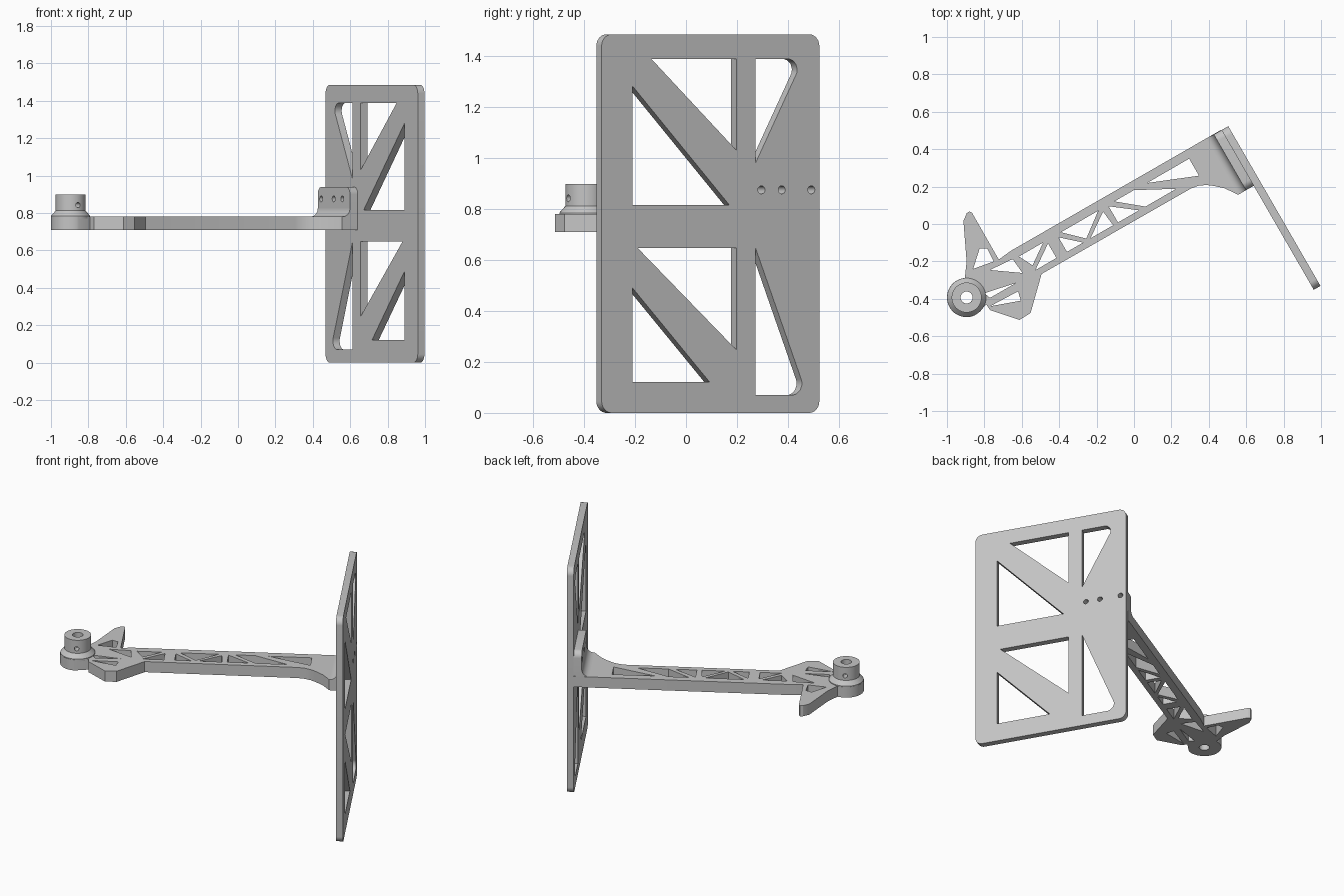
import bpy, bmesh
from math import cos, sin, pi, radians, tan
from mathutils import Matrix, Vector

cube = bpy.data.objects.get("Cube")
if cube:
    bpy.data.objects.remove(cube, do_unlink=True)

grey = bpy.data.materials.new("light_grey")
grey.use_nodes = True
grey.diffuse_color = (0.56, 0.56, 0.56, 1)
grey.node_tree.nodes["Principled BSDF"].inputs["Base Color"].default_value = grey.diffuse_color

C30, S30 = cos(pi / 6), sin(pi / 6)
UP = Vector((0, 0, 1))
ALONG = Vector((C30, S30, 0))      # arm direction, also the plate normal
ACROSS = Vector((S30, -C30, 0))    # plate width direction


def finish(obj):
    """Give the part its material and keep its hard edges sharp."""
    obj.data.materials.clear()
    obj.data.materials.append(grey)
    bpy.ops.object.select_all(action='DESELECT')
    obj.select_set(True)
    bpy.context.view_layer.objects.active = obj
    bpy.ops.object.shade_smooth_by_angle(angle=radians(30))


def add_mesh(name, bm):
    bmesh.ops.remove_doubles(bm, verts=bm.verts, dist=1e-5)
    bmesh.ops.recalc_face_normals(bm, faces=bm.faces)
    mesh = bpy.data.meshes.new(name)
    bm.to_mesh(mesh)
    bm.free()
    obj = bpy.data.objects.new(name, mesh)
    bpy.context.collection.objects.link(obj)
    return obj


def baked(obj):
    """Evaluated mesh copy of an object."""
    bpy.context.view_layer.update()
    dg = bpy.context.evaluated_depsgraph_get()
    return bpy.data.meshes.new_from_object(obj.evaluated_get(dg), depsgraph=dg)


def prism(name, loops, depth, matrix):
    """Extrude an outline with holes; the first loop is the outside."""
    curve = bpy.data.curves.new(name, 'CURVE')
    curve.dimensions = '2D'
    curve.fill_mode = 'BOTH'
    curve.extrude = depth / 2
    for loop in loops:
        spline = curve.splines.new('POLY')
        spline.points.add(len(loop) - 1)
        for p, q in zip(spline.points, loop):
            p.co = (q[0], q[1], 0, 1)
        spline.use_cyclic_u = True
    helper = bpy.data.objects.new(name + "_outline", curve)
    bpy.context.collection.objects.link(helper)
    mesh = baked(helper)
    bpy.data.objects.remove(helper, do_unlink=True)
    bm = bmesh.new()
    bm.from_mesh(mesh)
    bm.transform(matrix)
    obj = add_mesh(name, bm)
    finish(obj)
    return obj


def circle(x, y, r, n=24):
    return [(x + r * cos(2 * pi * i / n), y + r * sin(2 * pi * i / n)) for i in range(n)]


def rounded(points, n=6):
    """Round each (x, y, radius) corner; corners without radius stay sharp."""
    out = []
    for i, pt in enumerate(points):
        p = Vector(pt[:2])
        if len(pt) < 3:
            out.append(p)
            continue
        d0 = (Vector(points[i - 1][:2]) - p).normalized()
        d1 = (Vector(points[(i + 1) % len(points)][:2]) - p).normalized()
        half = d0.angle(d1) / 2
        a, b = p + d0 * pt[2] / tan(half), p + d1 * pt[2] / tan(half)
        mid = p + (d0 + d1).normalized() * pt[2] / sin(half)
        for k in range(n + 1):
            v = (a - mid).lerp(b - mid, k / n).normalized()
            out.append(mid + v * pt[2])
    return out


def frame(x, y, z, origin):
    m = Matrix((x, y, z)).transposed().to_4x4()
    m.translation = origin
    return m


# Upright mounting plate, with triangular windows and screw holes
corner = Vector((0.504, 0.523, 0))
width, height, thick = 0.986, 1.485, 0.0415
screws = [circle(s, 0.875, 0.016, 16) for s in (0.036, 0.17, 0.262)]
r = 0.045
windows = [
    [(0.846, 1.282), (0.846, 0.816), (0.408, 0.816)],
    [(0.76, 1.388), (0.375, 1.388), (0.375, 1.03)],
    [(0.289, 1.388), (0.073, 1.388, 0.041), (0.289, 0.98)],
    [(0.846, 0.49), (0.846, 0.122), (0.498, 0.122)],
    [(0.823, 0.647), (0.375, 0.647), (0.375, 0.247)],
    [(0.289, 0.647), (0.057, 0.07, r), (0.289, 0.07)],
]
outer = rounded([(0, 0, r), (width, 0, r), (width, height, r), (0, height, r)])
prism("mounting_plate", [outer] + [rounded(w) for w in windows] + screws, thick,
      frame(ACROSS, UP, -ALONG, corner - ALONG * thick / 2))

# Flange that joins the arm to the plate
reach, flange = 0.344, 0.048
outer = rounded([(0, 0.71), (reach, 0.71), (reach, 0.94, 0.04), (0, 0.94, 0.04)])
prism("arm_flange", [outer] + screws, flange,
      frame(ACROSS, UP, -ALONG, corner - ALONG * (thick + flange / 2)))

# Concave fillet between the arm and the flange
f = 0.045
arc = [(-f + f * sin(t * pi / 16), f - f * cos(t * pi / 16)) for t in range(9)]
prism("flange_fillet", [arc + [(0, 0)]], reach,
      frame(ALONG, UP, ACROSS,
            corner - ALONG * (thick + flange) + ACROSS * reach / 2 + UP * 0.78))


# Truss arm with the head lobe and two side wings
def arm(a, b):
    return (C30 * a - S30 * b, S30 * a + C30 * b)


hub = (-0.895, -0.393)
lobe = [(hub[0] + 0.105 * cos(radians(t)), hub[1] + 0.105 * sin(radians(t)))
        for t in range(95, 301, 8)]
lower_wing = [(-0.79, -0.43), (-0.77, -0.46), (-0.612, -0.513),
              (-0.553, -0.476), (-0.494, -0.267)]
flare = [arm(*p) for p in ((0.36, 0.012), (0.4, 0.005), (0.44, -0.013), (0.475, -0.04),
                           (0.516, -0.078), (0.56, -0.143), (0.6565, -0.143),
                           (0.6565, 0.203), (-0.64, 0.205))]
upper_wing = [(-0.723, -0.19), (-0.866, 0.06), (-0.88, 0.068), (-0.894, 0.058),
              (-0.912, 0.016), (-0.895, -0.2)]
truss = [
    [(0.17, 0.155), (0.43, 0.155), (0.43, 0.05)],
    [(-0.03, 0.157), (0.09, 0.157), (0.29, 0.05), (0.1, 0.05)],
    [(-0.07, 0.15), (0.06, 0.05), (-0.07, 0.05)],
    [(-0.36, 0.157), (-0.13, 0.157), (-0.26, 0.06)],
    [(-0.11, 0.14), (-0.1, 0.05), (-0.24, 0.05)],
    [(-0.385, 0.14), (-0.285, 0.05), (-0.385, 0.05)],
    [(-0.45, 0.14), (-0.45, 0.05), (-0.58, 0.05)],
    [(-0.62, 0.157), (-0.47, 0.157), (-0.58, 0.08)],
    [(-0.79, 0.172), (-0.656, 0.162), (-0.647, 0.071)],
]
head_holes = [
    [(-0.8, -0.37), (-0.63, -0.315), (-0.77, -0.395)],
    [(-0.77, -0.44), (-0.62, -0.36), (-0.605, -0.41)],
    [(-0.86, -0.24), (-0.825, -0.13), (-0.785, -0.13), (-0.75, -0.2)],
]
prism("truss_arm",
      [lobe + lower_wing + flare + upper_wing]
      + [[arm(*p) for p in hole] for hole in truss] + head_holes
      + [circle(*hub, 0.032)], 0.07, Matrix.Translation((0, 0, 0.745)))

# Turned socket with a sloped collar
profile = [(0.032, 0.77), (0.104, 0.77), (0.104, 0.785), (0.08, 0.812),
           (0.08, 0.898), (0.032, 0.898)]
bm = bmesh.new()
verts = [bm.verts.new((hub[0] + x, hub[1], z)) for x, z in profile]
edges = [bm.edges.new((verts[i - 1], verts[i])) for i in range(len(verts))]
bmesh.ops.spin(bm, geom=verts + edges, cent=(*hub, 0), axis=UP, angle=2 * pi, steps=40)
socket = add_mesh("socket", bm)

# Cross hole drilled through the socket
bm = bmesh.new()
bmesh.ops.create_cone(bm, cap_ends=True, segments=16, radius1=0.014, radius2=0.014, depth=0.4,
                      matrix=frame(UP, ALONG, ACROSS, Vector((*hub, 0.842))))
drill = add_mesh("socket_drill", bm)
drill.hide_render = True
cut = socket.modifiers.new("cross_hole", 'BOOLEAN')
cut.operation = 'DIFFERENCE'
cut.solver = 'EXACT'
cut.object = drill
mesh = baked(socket)
socket.modifiers.clear()
socket.data = mesh
bpy.data.objects.remove(drill, do_unlink=True)
finish(socket)
